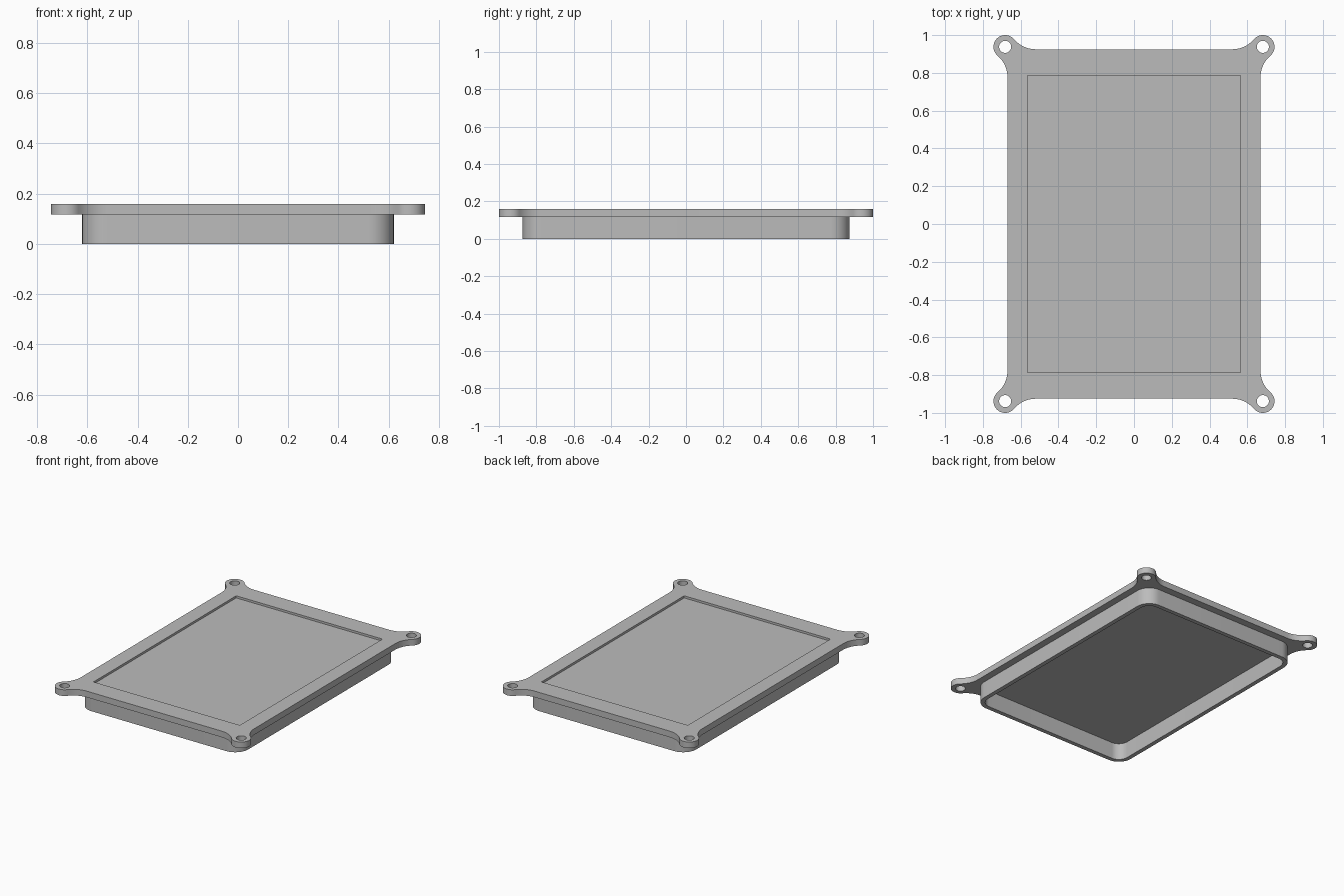
import bpy, bmesh
from math import cos, sin, pi, sqrt, atan2

if "Cube" in bpy.data.objects:
    bpy.data.objects.remove(bpy.data.objects["Cube"])

HX, HY = 0.67, 0.925            # plate half sizes
Z_PLATE, Z_TOP = 0.117, 0.16    # plate underside and top
EX, EY, ER = 0.682, 0.938, 0.062  # screw ear centre and radius
FILLET = 0.15                   # concave blend beside each ear
HOLE_R = 0.032
WX, WY, DEPTH = 0.565, 0.787, 0.015  # recessed panel

grey = bpy.data.materials.new("mid grey")
grey.diffuse_color = (0.5, 0.5, 0.5, 1)
grey.use_nodes = True
grey.node_tree.nodes["Principled BSDF"].inputs["Base Color"].default_value = grey.diffuse_color


def arc(cx, cy, r, a0, a1, n):
    return [(cx + r * cos(a0 + (a1 - a0) * i / n),
             cy + r * sin(a0 + (a1 - a0) * i / n)) for i in range(n + 1)]


def four_corners(quarter):
    """Mirror a counter-clockwise first-quadrant path into a closed outline."""
    back = quarter[::-1]
    return (quarter + [(-x, y) for x, y in back]
            + [(-x, -y) for x, y in quarter] + [(x, -y) for x, y in back])


def rounded_rect(hx, hy, r):
    return four_corners(arc(hx - r, hy - r, r, 0, pi / 2, 12))


def eared_outline():
    """Rectangle with a round ear blended into each corner."""
    dx = sqrt((FILLET + ER) ** 2 - (HY + FILLET - EY) ** 2)
    dy = sqrt((FILLET + ER) ** 2 - (HX + FILLET - EX) ** 2)
    side, end = (HX + FILLET, EY - dy), (EX - dx, HY + FILLET)
    a = atan2(side[1] - EY, side[0] - EX)
    b = atan2(end[1] - EY, end[0] - EX)
    return four_corners(arc(*side, FILLET, pi, a + pi, 10)
                        + arc(EX, EY, ER, a, b, 24)[1:-1]
                        + arc(*end, FILLET, b - pi, -pi / 2, 10))


def add_loop(bm, pts, z):
    vs = [bm.verts.new((x, y, z)) for x, y in pts]
    return vs, [bm.edges.new((vs[i - 1], vs[i])) for i in range(len(vs))]


def wall(bm, low, high):
    for i in range(len(low[0])):
        bm.faces.new((low[0][i - 1], low[0][i], high[0][i], high[0][i - 1]))


def fill(bm, *loops):
    bmesh.ops.triangle_fill(bm, use_beauty=True,
                            edges=[e for loop in loops for e in loop[1]])


def finish(bm, name):
    bmesh.ops.recalc_face_normals(bm, faces=bm.faces)
    me = bpy.data.meshes.new(name)
    bm.to_mesh(me)
    bm.free()
    me.materials.append(grey)
    ob = bpy.data.objects.new(name, me)
    bpy.context.collection.objects.link(ob)
    bpy.ops.object.select_all(action='DESELECT')
    ob.select_set(True)
    bpy.context.view_layer.objects.active = ob
    bpy.ops.object.shade_smooth_by_angle()


# Cover plate with screw ears and a shallow recessed panel
bm = bmesh.new()
outlines = [eared_outline()]
for sx in (-1, 1):
    for sy in (-1, 1):
        outlines.append(arc(sx * EX, sy * EY, HOLE_R, 0, 2 * pi, 32)[:-1])
lows = [add_loop(bm, o, Z_PLATE) for o in outlines]
highs = [add_loop(bm, o, Z_TOP) for o in outlines]
window = [(WX, WY), (-WX, WY), (-WX, -WY), (WX, -WY)]
panel = add_loop(bm, window, Z_TOP - DEPTH)
lip = add_loop(bm, window, Z_TOP)
fill(bm, *lows)
fill(bm, *highs, lip)
for lo, hi in zip(lows, highs):
    wall(bm, lo, hi)
wall(bm, panel, lip)
bm.faces.new(panel[0])
finish(bm, "cover_plate")

# Thin rounded skirt under the plate, open at the bottom
bm = bmesh.new()
outer, inner = rounded_rect(0.62, 0.873, 0.1), rounded_rect(0.59, 0.843, 0.07)
loops = [add_loop(bm, o, z) for o, z in
         ((outer, 0), (outer, Z_PLATE), (inner, Z_PLATE), (inner, 0))]
for i in range(4):
    wall(bm, loops[i - 1], loops[i])
finish(bm, "skirt")
